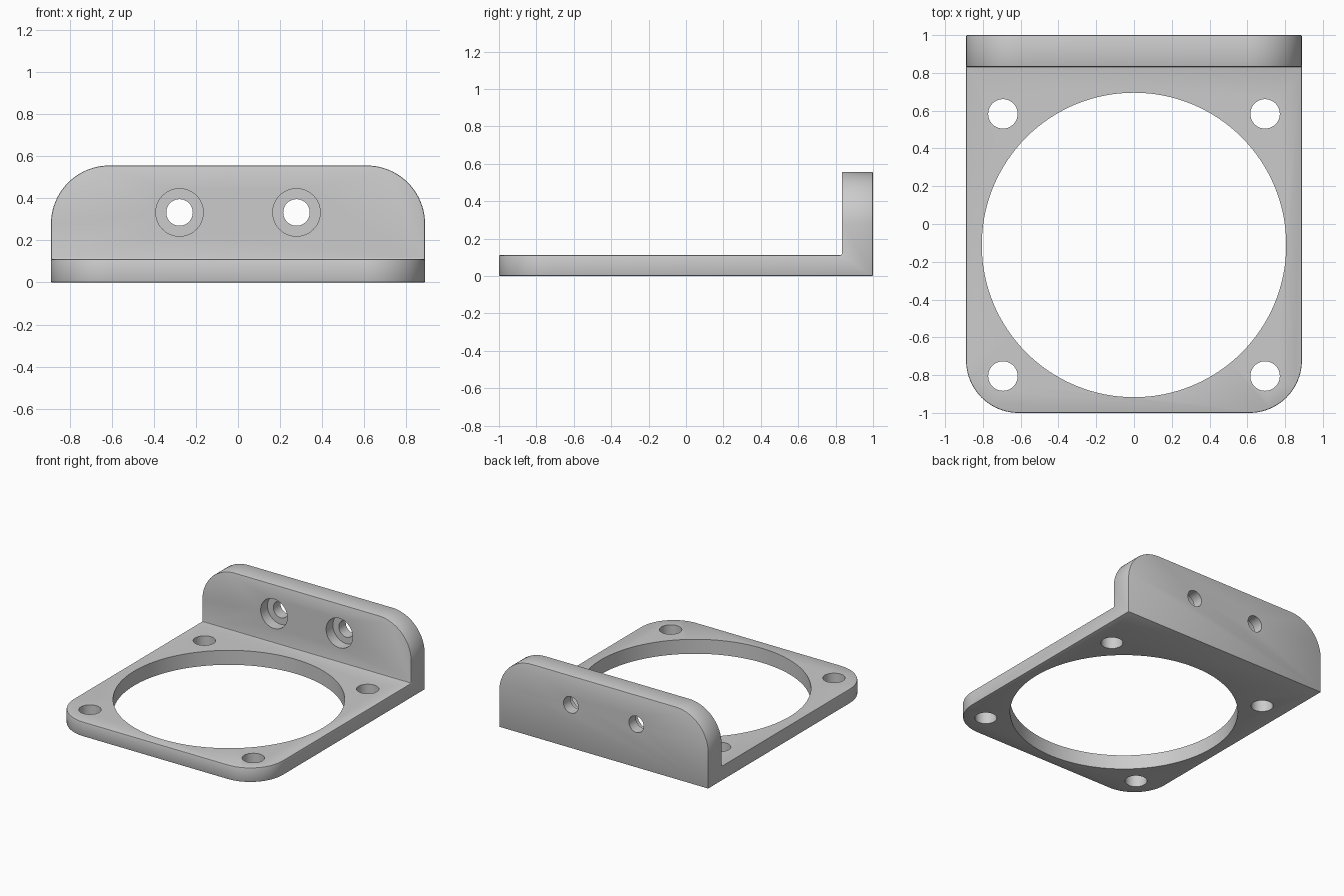
import bpy, bmesh, math
from mathutils import Matrix

cube = bpy.data.objects.get("Cube")
if cube:
    bpy.data.objects.remove(cube, do_unlink=True)

HALF_X, PLATE_Z, WALL_Y, TOP = 0.889, 0.111, 0.833, 0.556
CORNER = 0.278

grey = bpy.data.materials.new("plain grey")
grey.use_nodes = True
colour = (0.6, 0.6, 0.6, 1)
grey.diffuse_color = colour
grey.node_tree.nodes["Principled BSDF"].inputs["Base Color"].default_value = colour


def add_object(name, bm):
    bmesh.ops.recalc_face_normals(bm, faces=bm.faces[:])
    mesh = bpy.data.meshes.new(name)
    bm.to_mesh(mesh)
    bm.free()
    mesh.materials.append(grey)
    obj = bpy.data.objects.new(name, mesh)
    bpy.context.collection.objects.link(obj)
    return obj


# L-shaped bracket: side profile swept across the width
bm = bmesh.new()
profile = [(-1, 0), (1, 0), (1, TOP), (WALL_Y, TOP), (WALL_Y, PLATE_Z), (-1, PLATE_Z)]
side = bm.faces.new([bm.verts.new((-HALF_X, y, z)) for y, z in profile])
swept = bmesh.ops.extrude_face_region(bm, geom=[side])["geom"]
bmesh.ops.translate(bm, vec=(2 * HALF_X, 0, 0),
                    verts=[v for v in swept if isinstance(v, bmesh.types.BMVert)])


# Large round corners: front of the plate and top of the wall
def is_corner(edge):
    a, b = (v.co for v in edge.verts)
    front = max(a.y, b.y) < -0.99
    top = min(a.z, b.z) > TOP - 0.01
    return abs(a.x - b.x) < 0.01 and (front or top)


bmesh.ops.bevel(bm, geom=[e for e in bm.edges if is_corner(e)], offset=CORNER,
                offset_type='OFFSET', segments=20, profile=0.5, affect='EDGES')
bracket = add_object("fan_mount_bracket", bm)

# Slightly softened edges
soft = bracket.modifiers.new("soft edges", 'BEVEL')
soft.width = 0.006
soft.segments = 2
soft.limit_method = 'ANGLE'
soft.angle_limit = math.radians(40)


def drill(name, radius, depth, centre, along_y=False, sides=48):
    bm = bmesh.new()
    turn = Matrix.Rotation(math.pi / 2, 4, 'X') if along_y else Matrix()
    bmesh.ops.create_cone(bm, cap_ends=True, segments=sides, radius1=radius,
                          radius2=radius, depth=depth,
                          matrix=Matrix.Translation(centre) @ turn)
    cutter = add_object(name + "_cutter", bm)
    cutter.hide_render = True
    cut = bracket.modifiers.new(name, 'BOOLEAN')
    cut.operation = 'DIFFERENCE'
    cut.solver = 'EXACT'
    cut.object = cutter
    return cutter


# Airflow opening, four plate holes, two counterbored wall holes
cutters = [drill("airflow_opening", 0.806, 0.5, (0, -0.111, 0), sides=128)]
for sx in (-1, 1):
    for y in (-0.805, 0.583):
        cutters.append(drill("plate_hole", 0.078, 0.5, (sx * 0.694, y, 0)))
    cutters.append(drill("wall_hole", 0.063, 0.6, (sx * 0.278, 0.9, 0.333), True))
    cutters.append(drill("counterbore", 0.113, 0.2, (sx * 0.278, WALL_Y - 0.017, 0.333), True))

# Apply the modifiers and drop the cutters
bpy.context.view_layer.update()
evaluated = bracket.evaluated_get(bpy.context.evaluated_depsgraph_get())
finished = bpy.data.meshes.new_from_object(evaluated)
bracket.modifiers.clear()
bracket.data = finished
for cutter in cutters:
    bpy.data.objects.remove(cutter, do_unlink=True)

for obj in bpy.context.selected_objects:
    obj.select_set(False)
bracket.select_set(True)
bpy.context.view_layer.objects.active = bracket
bpy.ops.object.shade_smooth_by_angle(angle=math.radians(30))
